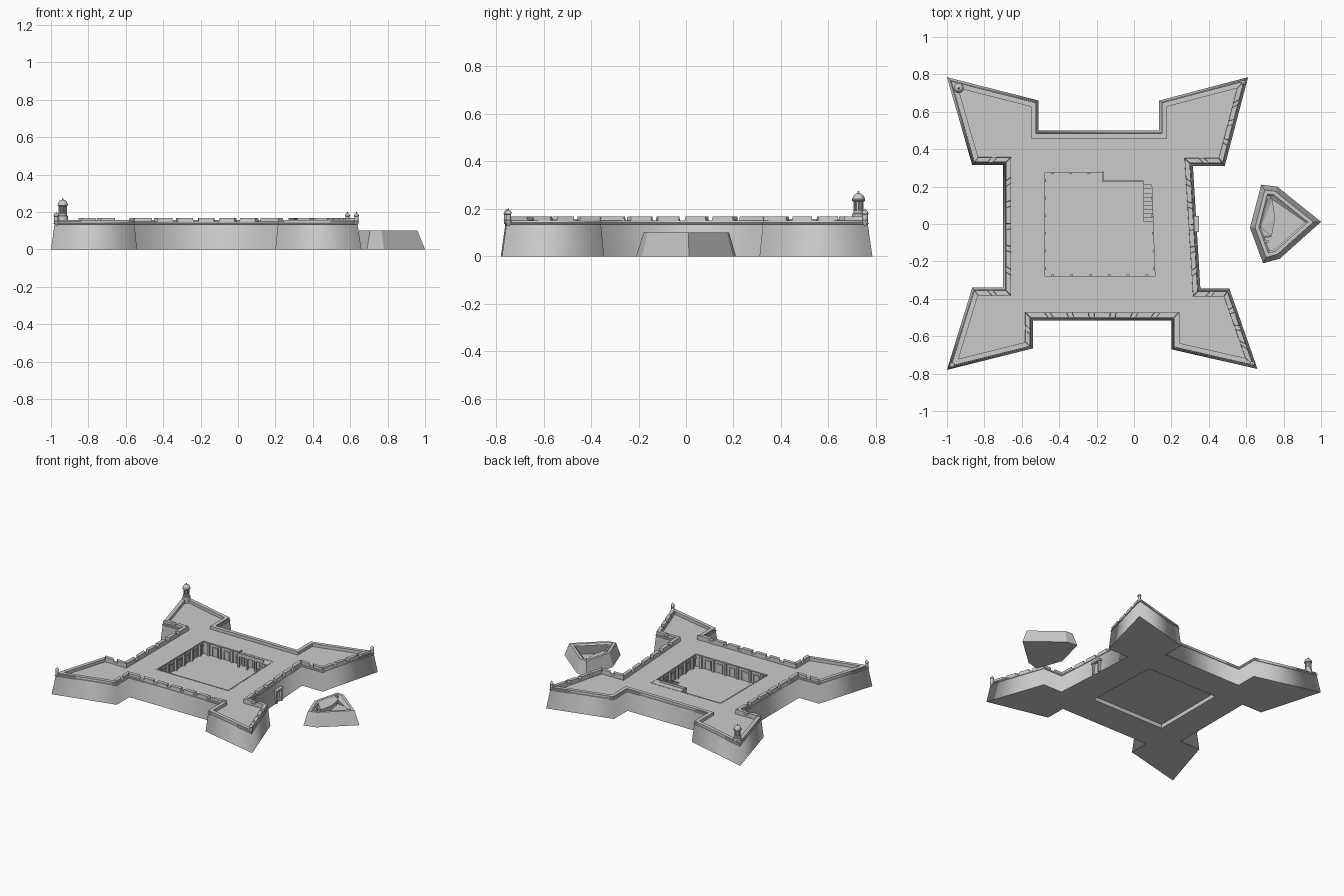
import bpy, bmesh, math
from mathutils import Vector

cube = bpy.data.objects.get("Cube")
if cube:
    bpy.data.objects.remove(cube, do_unlink=True)

stone = bpy.data.materials.new("grey_stone")
stone.use_nodes = True
GREY = (0.6, 0.6, 0.6, 1)
stone.diffuse_color = GREY
stone.node_tree.nodes["Principled BSDF"].inputs["Base Color"].default_value = GREY


def finish(name, bm, smooth=False):
    bmesh.ops.remove_doubles(bm, verts=bm.verts, dist=1e-5)
    bmesh.ops.recalc_face_normals(bm, faces=bm.faces)
    mesh = bpy.data.meshes.new(name)
    bm.to_mesh(mesh)
    bm.free()
    mesh.materials.append(stone)
    ob = bpy.data.objects.new(name, mesh)
    bpy.context.scene.collection.objects.link(ob)
    if smooth:
        bpy.ops.object.select_all(action='DESELECT')
        ob.select_set(True)
        bpy.context.view_layer.objects.active = ob
        bpy.ops.object.shade_smooth_by_angle(angle=math.radians(40))
    return ob


def inset(poly, d):
    """Move a clockwise outline inwards by d with mitred corners."""
    out = []
    for i, p in enumerate(poly):
        a, b, c = Vector(poly[i - 1]), Vector(p), Vector(poly[(i + 1) % len(poly)])
        u, v = (b - a).normalized(), (c - b).normalized()
        nu, nv = Vector((u.y, -u.x)), Vector((v.y, -v.x))
        out.append(b + (nu + nv) * (d / (1 + nu.dot(nv))))
    return out


def ring(bm, poly, z):
    return [bm.verts.new((p[0], p[1], z)) for p in poly]


def bridge(bm, a, b):
    n = len(a)
    return [bm.faces.new((a[i], a[(i + 1) % n], b[(i + 1) % n], b[i])) for i in range(n)]


def fill(bm, *rings):
    edges = []
    for r in rings:
        for i, v in enumerate(r):
            w = r[(i + 1) % len(r)]
            edges.append(bm.edges.get((v, w)) or bm.edges.new((v, w)))
    bmesh.ops.triangle_fill(bm, edges=edges, use_beauty=True)


def prism(bm, low, z0, z1, high=None):
    a, b = ring(bm, low, z0), ring(bm, high or low, z1)
    bridge(bm, a, b)
    bm.faces.new(a)
    bm.faces.new(b)


def box(bm, x0, x1, y0, y1, z0, z1):
    prism(bm, [(x0, y0), (x0, y1), (x1, y1), (x1, y0)], z0, z1)


def lathe(bm, x, y, profile, n=12):
    rings = [ring(bm, [(x + r * math.cos(math.tau * k / n), y + r * math.sin(math.tau * k / n))
                       for k in range(n)], z) for r, z in profile]
    for a, b in zip(rings, rings[1:]):
        bridge(bm, a, b)
    bm.faces.new(rings[0])
    bm.faces.new(rings[-1])


def dome(r, z, n=5):
    return [(r * math.cos(math.pi / 2 * k / n) + .0005, z + r * math.sin(math.pi / 2 * k / n))
            for k in range(n + 1)]


# Fort outline, clockwise from the back corner with the watch tower
OUT = [(-1, .785), (-.51, .66), (-.51, .5), (.135, .5), (.135, .66), (.61, .785),
       (.485, .31), (.315, .31), (.355, -.345), (.51, -.345), (.66, -.775), (.2, -.67),
       (.2, -.515), (-.54, -.515), (-.54, -.665), (-1, -.78), (-.865, -.34), (-.7, -.34),
       (-.7, .315), (-.865, .315)]
YARD = [(-.485, .28), (.1, .28), (.12, -.285), (-.485, -.285)]
DECK, PARAPET, CREST, FLOOR = .135, .15, .168, .04
OUTER, INNER = inset(OUT, .015), inset(OUT, .042)

# Battered walls, parapet base, rampart deck and courtyard opening
bm = bmesh.new()
base, rim = ring(bm, OUT, 0), ring(bm, OUTER, PARAPET)
walls = bridge(bm, base, rim)
top, foot = ring(bm, INNER, PARAPET), ring(bm, INNER, DECK)
bridge(bm, rim, top)
bridge(bm, top, foot)
yard_top, yard_low = ring(bm, YARD, DECK), ring(bm, YARD, 0)
bridge(bm, yard_top, yard_low)
fill(bm, foot, yard_top)
fill(bm, base, yard_low)
for f in walls:
    f.smooth = True
for r in (base, rim):
    for i, v in enumerate(r):
        bm.edges.get((v, r[(i + 1) % len(r)])).smooth = False
finish("rampart", bm)

# Cordon moulding under the parapet
bm = bmesh.new()
loops = [ring(bm, inset(OUT, d), z) for d, z in ((.015, .134), (.01, .136), (.01, .14), (.015, .142))]
for a, b in zip(loops, loops[1:] + loops[:1]):
    bridge(bm, a, b)
finish("cordon", bm)

# Merlons on the armed fronts, plain low coping on the rest
ARMED = (5, 6, 7, 8, 9, 12, 13, 16, 17, 18)
bm_m, bm_c = bmesh.new(), bmesh.new()
for i in range(len(OUT)):
    j = (i + 1) % len(OUT)
    a0, a1, b0, b1 = OUTER[i], OUTER[j], INNER[i], INNER[j]
    if i not in ARMED:
        prism(bm_c, [a0, a1, b1, b0], PARAPET, .158)
        continue
    length = (a1 - a0).length
    count = max(2, round(length / .11))
    gap = .013 / length
    for k in range(count):
        s = k / count + (gap if k else 0)
        t = (k + 1) / count - (gap if k < count - 1 else 0)
        low = [a0.lerp(a1, s), a0.lerp(a1, t), b0.lerp(b1, t), b0.lerp(b1, s)]
        mid = sum(low, Vector((0, 0))) / 4
        prism(bm_m, low, PARAPET, CREST, [p.lerp(mid, .05) for p in low])
finish("merlons", bm_m)
finish("coping", bm_c)

# Courtyard floor slab
bm = bmesh.new()
prism(bm, YARD, FLOOR - .01, FLOOR)
finish("courtyard_floor", bm)

# Courtyard arcade: pilasters, arch heads and a cornice along each side
bm = bmesh.new()
for i in range(4):
    p, q = Vector(YARD[i]), Vector(YARD[(i + 1) % 4])
    u = (q - p).normalized()
    n = Vector((u.y, -u.x))
    bays = round((q - p).length / .1)

    def slab(s, t, d, z0, z1):
        a, b = p.lerp(q, s), p.lerp(q, t)
        prism(bm, [a, b, b + n * d, a + n * d], z0, z1)
    slab(0, 1, .008, .128, DECK + .002)
    for k in range(bays):
        c, w = (k + .5) / bays, 1 / bays
        slab(c - w * .08, c + w * .08, .014, FLOOR, .128)
        slab(c + w * .25, c + w * .32, .005, FLOOR, .1)
        slab(c + w * .68, c + w * .75, .005, FLOOR, .1)
        slab(c + w * .25, c + w * .75, .006, .1, .108)
finish("courtyard_arcade", bm)

# Stair along the east side, rising to a gallery on posts
bm = bmesh.new()
STEPS = 10
for k in range(STEPS):
    y = .01 + k * .022
    box(bm, .052, .105, y, y + .022, FLOOR, FLOOR + (DECK - FLOOR) * (k + 1) / STEPS)
finish("courtyard_stair", bm)
bm = bmesh.new()
box(bm, -.165, .1, .23, .28, .122, DECK)
for x in (-.16, -.09, -.02, .05):
    box(bm, x - .006, x + .006, .232, .244, FLOOR, .122)
finish("stair_gallery", bm)
bm = bmesh.new()
box(bm, -.165, .052, .228, .232, DECK, .15)
box(bm, -.168, -.164, .228, .28, DECK, .15)
finish("gallery_rail", bm)

# Gate in the east curtain
bm = bmesh.new()
for y in (-.035, .025):
    box(bm, .315, .345, y, y + .012, 0, .085)
box(bm, .315, .348, -.042, .044, .085, .1)
finish("gate_frame", bm)

# Watch tower on the back corner
TX, TY = -.937, .727
bm = bmesh.new()
lathe(bm, TX, TY, [(.027, .13), (.027, .178), (.022, .182), (.022, .192)], 16)
lathe(bm, TX, TY, [(.013, .19), (.013, .235)])
for k in range(8):
    a = math.tau * k / 8
    lathe(bm, TX + .018 * math.cos(a), TY + .018 * math.sin(a), [(.0035, .19), (.0035, .235)], 6)
lathe(bm, TX, TY, [(.022, .23), (.027, .234), (.027, .24)] + dome(.025, .241), 16)
lathe(bm, TX, TY, [(.004, .262), (.005, .27), (.001, .276)], 8)
finish("watch_tower", bm, True)

# Small corner turrets on the other three points
for side, x, y in (("back_left", .585, .755), ("front_left", .633, -.748), ("front_right", -.972, -.755)):
    bm = bmesh.new()
    lathe(bm, x, y, [(.003, .125), (.012, .142), (.013, .15), (.011, .152), (.011, .177),
                     (.0135, .179), (.0135, .182)] + dome(.012, .183))
    lathe(bm, x, y, [(.002, .192), (.0025, .198), (.001, .202)], 6)
    finish(side + "_turret", bm, True)

# Detached outwork: battered walls, sloping top and a sunken rear yard
RAV = [(.68, .21), (.765, .2), (1, .012), (.78, -.185), (.69, -.21), (.62, -.02)]
PIT = [(.69, .13), (.74, .13), (.755, .03), (.735, -.07), (.665, -.075), (.675, .01)]
bm = bmesh.new()
rings = [ring(bm, inset(RAV, d), z) for d, z in ((0, 0), (.026, .1), (.045, .1), (.055, .088))]
for a, b in zip(rings, rings[1:]):
    bridge(bm, a, b)
pit_top, pit_low = ring(bm, PIT, .075), ring(bm, inset(PIT, .008), .035)
bridge(bm, pit_top, pit_low)
fill(bm, rings[-1], pit_top)
bm.faces.new(pit_low)
bm.faces.new(rings[0])
finish("outwork", bm)

# Raised banks either side of the outwork yard
bm = bmesh.new()
box(bm, .695, .73, .135, .15, .07, .098)
box(bm, .68, .72, -.1, -.085, .07, .098)
finish("outwork_banks", bm)
